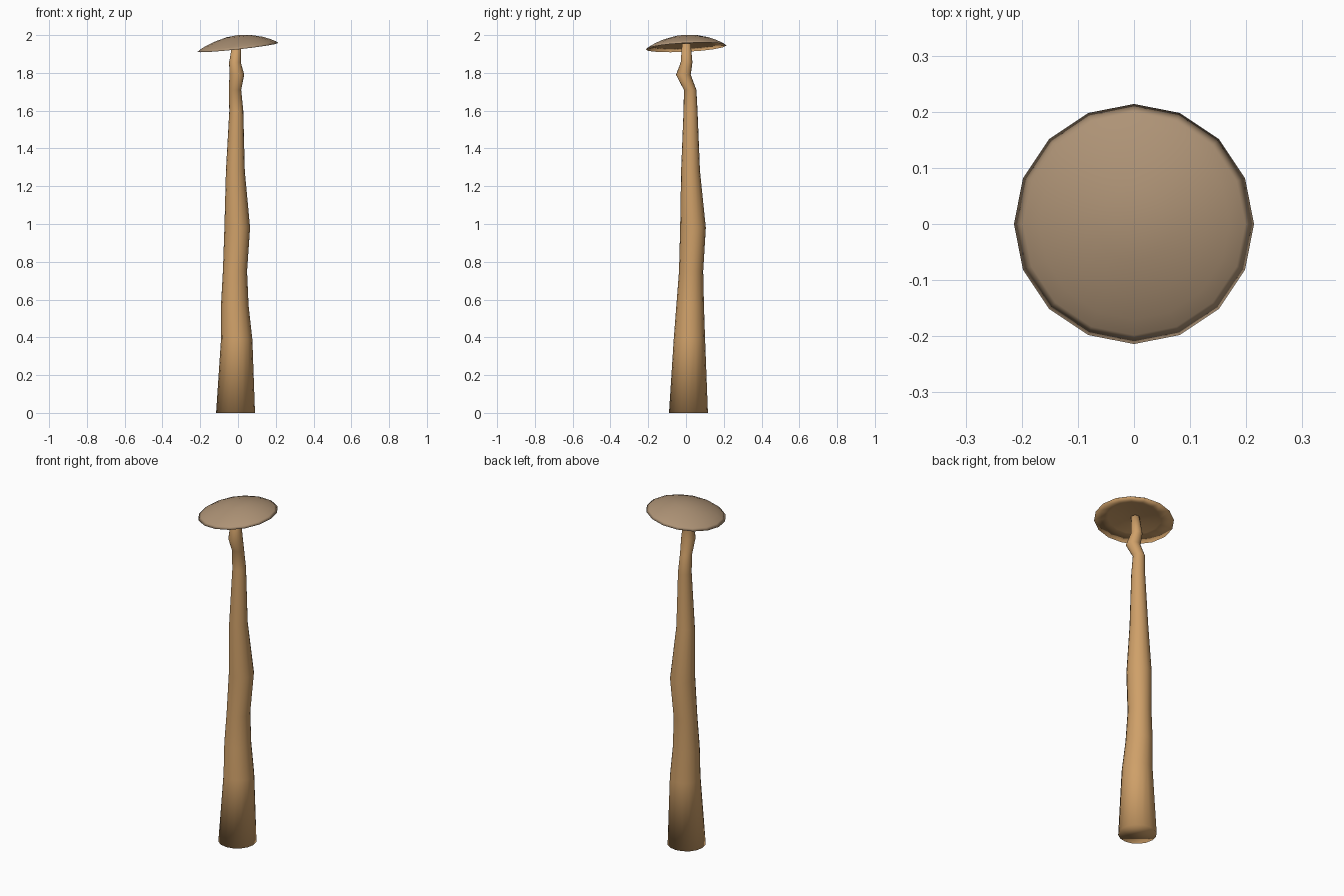
import bpy, bmesh, math

if "Cube" in bpy.data.objects:
    bpy.data.objects.remove(bpy.data.objects["Cube"])


def material(name, rgb):
    m = bpy.data.materials.new(name)
    m.diffuse_color = (*rgb, 1)
    m.use_nodes = True
    m.node_tree.nodes["Principled BSDF"].inputs["Base Color"].default_value = m.diffuse_color
    return m


STEM = material("tan stem", (0.62, 0.35, 0.14))
CAP = material("dull brown cap", (0.42, 0.29, 0.18))


def bridge(bm, a, b, mat=0):
    n = len(a)
    for i in range(n):
        j = (i + 1) % n
        bm.faces.new((a[i], a[j], b[j], b[i])).material_index = mat


def finish(bm, name, mats):
    bmesh.ops.recalc_face_normals(bm, faces=bm.faces)
    me = bpy.data.meshes.new(name)
    bm.to_mesh(me)
    bm.free()
    for m in mats:
        me.materials.append(m)
    for p in me.polygons:
        p.use_smooth = True
    ob = bpy.data.objects.new(name, me)
    bpy.context.collection.objects.link(ob)


# Crooked tapering stem: z, centre x, centre y, radius
RINGS = [(0, -.013, .013, .103), (.39, -.007, .018, .083), (.57, -.017, .022, .073),
         (.75, -.016, .027, .064), (.98, -.004, .037, .068), (1.28, -.014, .024, .05),
         (1.6, -.009, .024, .037), (1.71, -.016, .022, .033), (1.79, -.006, -.014, .039),
         (1.855, -.016, .003, .031), (1.955, -.007, .002, .023)]
bm = bmesh.new()
N = 16
loops = []
for z, cx, cy, r in RINGS:
    loops.append([bm.verts.new((cx + r * math.cos(2 * math.pi * i / N),
                                cy + r * math.sin(2 * math.pi * i / N), z)) for i in range(N)])
for a, b in zip(loops, loops[1:]):
    bridge(bm, a, b)
bm.faces.new(loops[0][::-1])
bm.faces.new(loops[-1])
finish(bm, "stem", [STEM])

# Tilted shallow cap: radius and height above the rim plane, top then underside
TOP = [(.065, .059), (.13, .042), (.17, .026), (.198, .012), (.214, 0)]
UNDER = [(.14, .012), (.07, .021)]


def point(r, h, i=0):
    x, y = r * math.cos(2 * math.pi * i / N), r * math.sin(2 * math.pi * i / N)
    return x, y, 1.935 + 0.11 * x + 0.05 * y + h


bm = bmesh.new()
loops = [[bm.verts.new(point(r, h, i)) for i in range(N)] for r, h in TOP + UNDER]
for k, (a, b) in enumerate(zip(loops, loops[1:])):
    bridge(bm, a, b, 0 if k < len(TOP) - 1 else 1)
for ring, h, mat in ((loops[0], .065, 0), (loops[-1], .025, 1)):
    apex = bm.verts.new(point(0, h))
    for i in range(N):
        bm.faces.new((ring[i], ring[(i + 1) % N], apex)).material_index = mat
finish(bm, "cap", [CAP, STEM])
